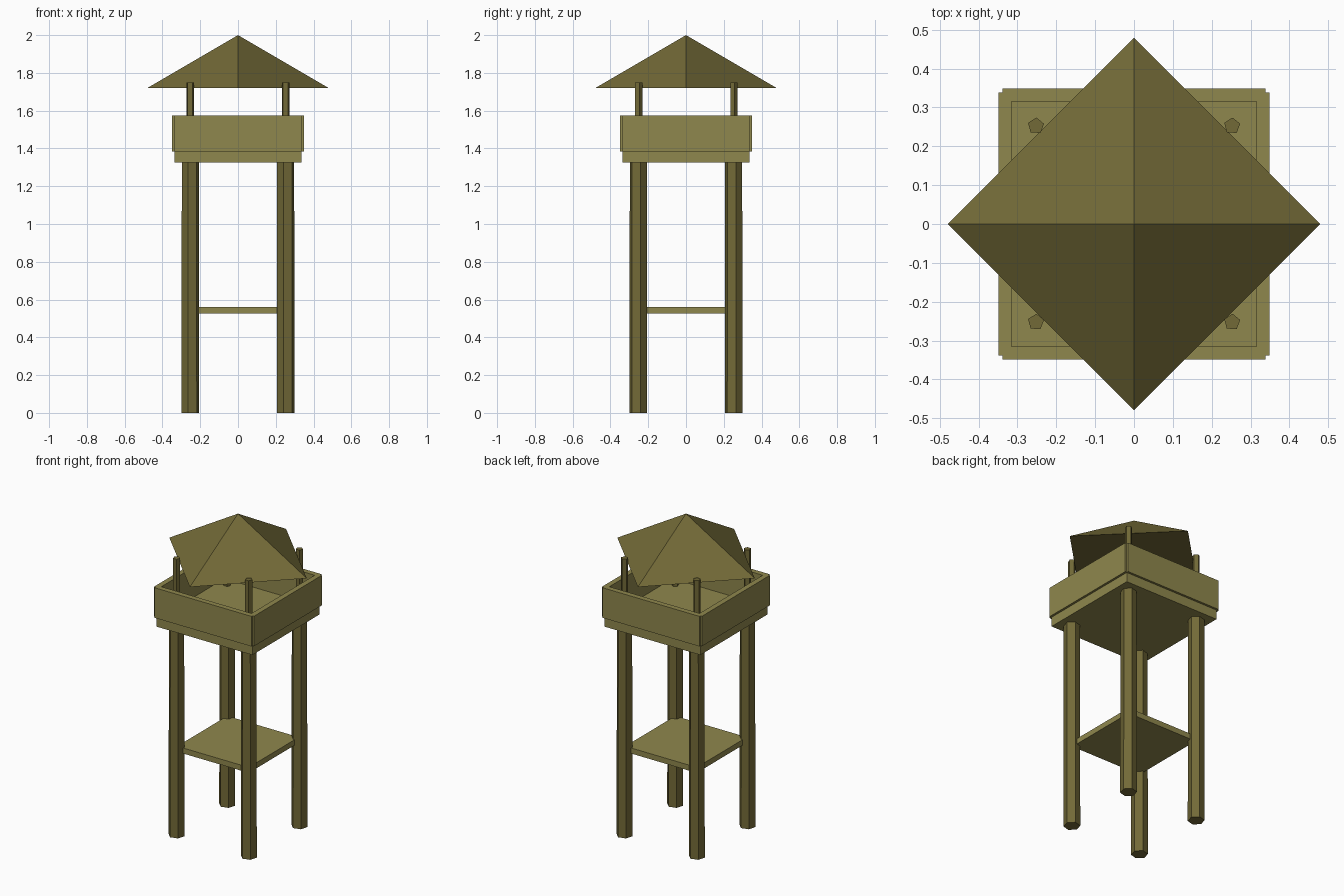
import bpy
import bmesh
from math import cos, sin, radians

old = bpy.data.objects.get("Cube")
if old:
    bpy.data.objects.remove(old, do_unlink=True)


def material(name, colour):
    mat = bpy.data.materials.new(name)
    mat.use_nodes = True
    mat.diffuse_color = colour
    mat.node_tree.nodes["Principled BSDF"].inputs["Base Color"].default_value = colour
    return mat


light_wood = material("light_olive_wood", (0.275, 0.243, 0.074, 1))
dark_wood = material("dark_olive_wood", (0.168, 0.142, 0.038, 1))


def finish(name, bm, mat):
    bmesh.ops.recalc_face_normals(bm, faces=bm.faces)
    mesh = bpy.data.meshes.new(name)
    bm.to_mesh(mesh)
    bm.free()
    mesh.materials.append(mat)
    obj = bpy.data.objects.new(name, mesh)
    bpy.context.collection.objects.link(obj)
    return obj


def box(name, low, high, mat):
    bm = bmesh.new()
    bmesh.ops.create_cube(bm, size=1)
    for v in bm.verts:
        v.co = [(a + b) / 2 + c * (b - a) for a, b, c in zip(low, high, v.co)]
    return finish(name, bm, mat)


def ring(bm, x, y, z, radius, sides, turn):
    angles = [radians(turn + 360 * i / sides) for i in range(sides)]
    return [bm.verts.new((x + radius * cos(a), y + radius * sin(a), z)) for a in angles]


def pole(name, x, y, z0, z1, r0, r1, sides, turn, mat):
    bm = bmesh.new()
    low = ring(bm, x, y, z0, r0, sides, turn)
    high = ring(bm, x, y, z1, r1, sides, turn)
    bm.faces.new(low)
    bm.faces.new(high)
    for i in range(sides):
        j = (i + 1) % sides
        bm.faces.new((low[i], low[j], high[j], high[i]))
    return finish(name, bm, mat)


# Four hexagonal legs, each with a thin pentagonal post above the deck
SPREAD = 0.2525
for sy, depth in ((-1, "front"), (1, "back")):
    for sx, side in ((1, "left"), (-1, "right")):
        x, y = sx * SPREAD, sy * SPREAD
        pole(f"{depth}_{side}_leg", x, y, 0, 1.33, 0.0485, 0.0465, 6, 15, dark_wood)
        pole(f"{depth}_{side}_roof_post", x, y, 1.38, 1.75, 0.0215, 0.0215, 5, 15, dark_wood)

# Lower shelf and upper deck
box("lower_shelf", (-0.25, -0.25, 0.525), (0.25, 0.25, 0.56), light_wood)
box("deck", (-0.335, -0.335, 1.325), (0.335, 0.335, 1.385), light_wood)

# Parapet boards, crossing just short of the outer corners
INNER, OUTER, REACH, BASE, TOP = 0.315, 0.349, 0.338, 1.385, 1.575
box("front_parapet", (-REACH, -OUTER, BASE), (REACH, -INNER, TOP), light_wood)
box("back_parapet", (-REACH, INNER, BASE), (REACH, OUTER, TOP), light_wood)
box("left_parapet", (INNER, -REACH, BASE), (OUTER, REACH, TOP), light_wood)
box("right_parapet", (-OUTER, -REACH, BASE), (-INNER, REACH, TOP), light_wood)

# Pyramid roof, turned so its corners point along the axes
bm = bmesh.new()
eaves = ring(bm, 0, 0, 1.72, 0.48, 4, 0)
peak = bm.verts.new((0, 0, 2))
bm.faces.new(eaves)
for i in range(4):
    bm.faces.new((eaves[i], eaves[(i + 1) % 4], peak))
finish("roof", bm, dark_wood)
